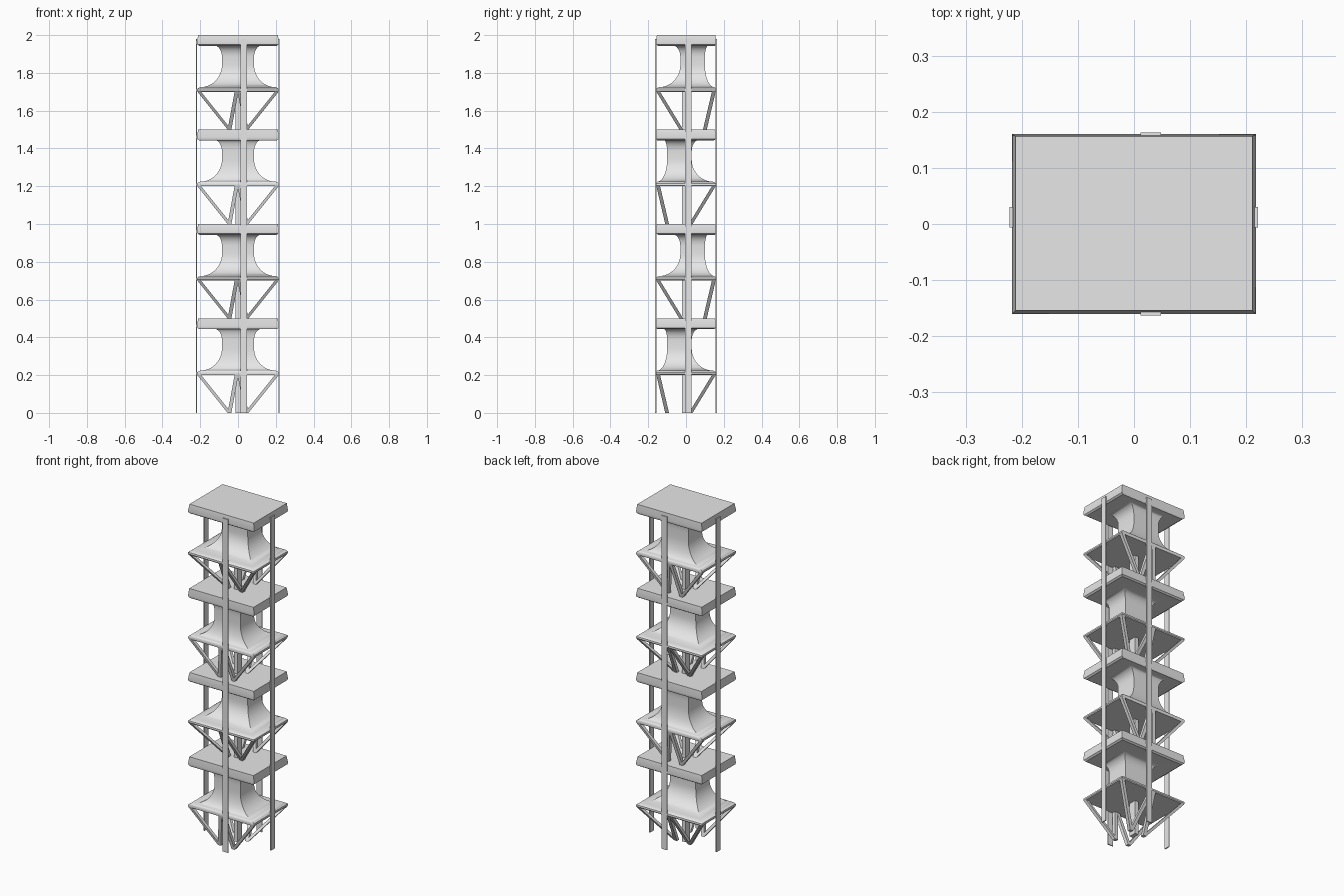
import bpy, bmesh, math

cube = bpy.data.objects.get("Cube")
if cube:
    bpy.data.objects.remove(cube, do_unlink=True)

grey = bpy.data.materials.new("light_grey")
grey.use_nodes = True
grey.diffuse_color = (0.8, 0.8, 0.8, 1)
grey.node_tree.nodes["Principled BSDF"].inputs["Base Color"].default_value = (0.8, 0.8, 0.8, 1)


def loft(name, sections, smooth=False):
    """Join rectangles (x0, x1, y0, y1, z) from bottom to top into a closed solid."""
    bm = bmesh.new()
    rings = []
    for x0, x1, y0, y1, z in sections:
        corners = ((x0, y0), (x1, y0), (x1, y1), (x0, y1))
        rings.append([bm.verts.new((x, y, z)) for x, y in corners])
    for low, high in zip(rings, rings[1:]):
        for i in range(4):
            j = (i + 1) % 4
            bm.faces.new((low[i], low[j], high[j], high[i]))
    bm.faces.new(rings[0][::-1])
    bm.faces.new(rings[-1])
    bmesh.ops.recalc_face_normals(bm, faces=bm.faces)
    mesh = bpy.data.meshes.new(name)
    bm.to_mesh(mesh)
    bm.free()
    mesh.materials.append(grey)
    obj = bpy.data.objects.new(name, mesh)
    bpy.context.collection.objects.link(obj)
    if smooth:
        bpy.ops.object.select_all(action='DESELECT')
        obj.select_set(True)
        bpy.context.view_layer.objects.active = obj
        bpy.ops.object.shade_smooth_by_angle(angle=math.radians(35))
    return obj


def beam(name, bottom, top, wx=0.01, wy=0.01):
    """Slanted bar with level ends."""
    return loft(name, [(x - wx, x + wx, y - wy, y + wy, z) for x, y, z in (bottom, top)])


# Spool outline as (half width, height): base lip, lower flare, upper flare, cap
outline = [(0.213, 0.2), (0.217, 0.205), (0.216, 0.215), (0.208, 0.221)]
for k in range(13):
    a = math.pi / 2 * (1 - k / 12)
    outline.append((0.2 - 0.115 * math.cos(a), 0.342 - 0.118 * math.sin(a)))
for k in range(7):
    a = math.pi / 2 * k / 6
    outline.append((0.125 - 0.04 * math.cos(a), 0.385 + 0.06 * math.sin(a)))
outline += [(0.205, 0.443), (0.215, 0.45), (0.217, 0.46), (0.211, 0.5)]


def spool(name, floor, flip):
    """Rectangular spool whose neck sits off centre in depth."""
    sections = []
    for half, z in outline:
        t = (0.215 - half) / 0.13
        near, far = -0.158 + 0.058 * t, 0.158 - 0.128 * t
        if flip < 0:
            near, far = -far, -near
        sections.append((-half, half, near, far, floor + z))
    loft(name, sections, smooth=True)


# Four stacked levels, each turned round in depth from the one below
for level in range(4):
    floor = level * 0.5
    flip = 1 if level % 2 == 0 else -1
    spool(f"spool_{level + 1}", floor, flip)
    beam(f"centre_post_{level + 1}", (0, 0, floor), (0, 0, floor + 0.2), 0.012, 0.022)
    for row, top_y, foot_y in (("near", -0.147, -0.1), ("far", 0.147, 0.025)):
        for side, s in (("left", 1), ("right", -1)):
            foot = (s * 0.045, flip * foot_y, floor)
            for kind, top_x in (("corner", 0.205), ("middle", 0.008)):
                beam(f"{row}_{side}_{kind}_leg_{level + 1}", foot,
                     (s * top_x, flip * top_y, floor + 0.2))

# Thin full-height strips on the four sides
for name, x, y, wx, wy in (("front", 0.03, -0.16, 0.018, 0.003),
                           ("back", 0.03, 0.16, 0.018, 0.003),
                           ("left", 0.218, 0.012, 0.003, 0.018),
                           ("right", -0.219, 0.012, 0.003, 0.018)):
    beam(f"{name}_strip", (x, y, 0), (x, y, 1.98), wx, wy)
